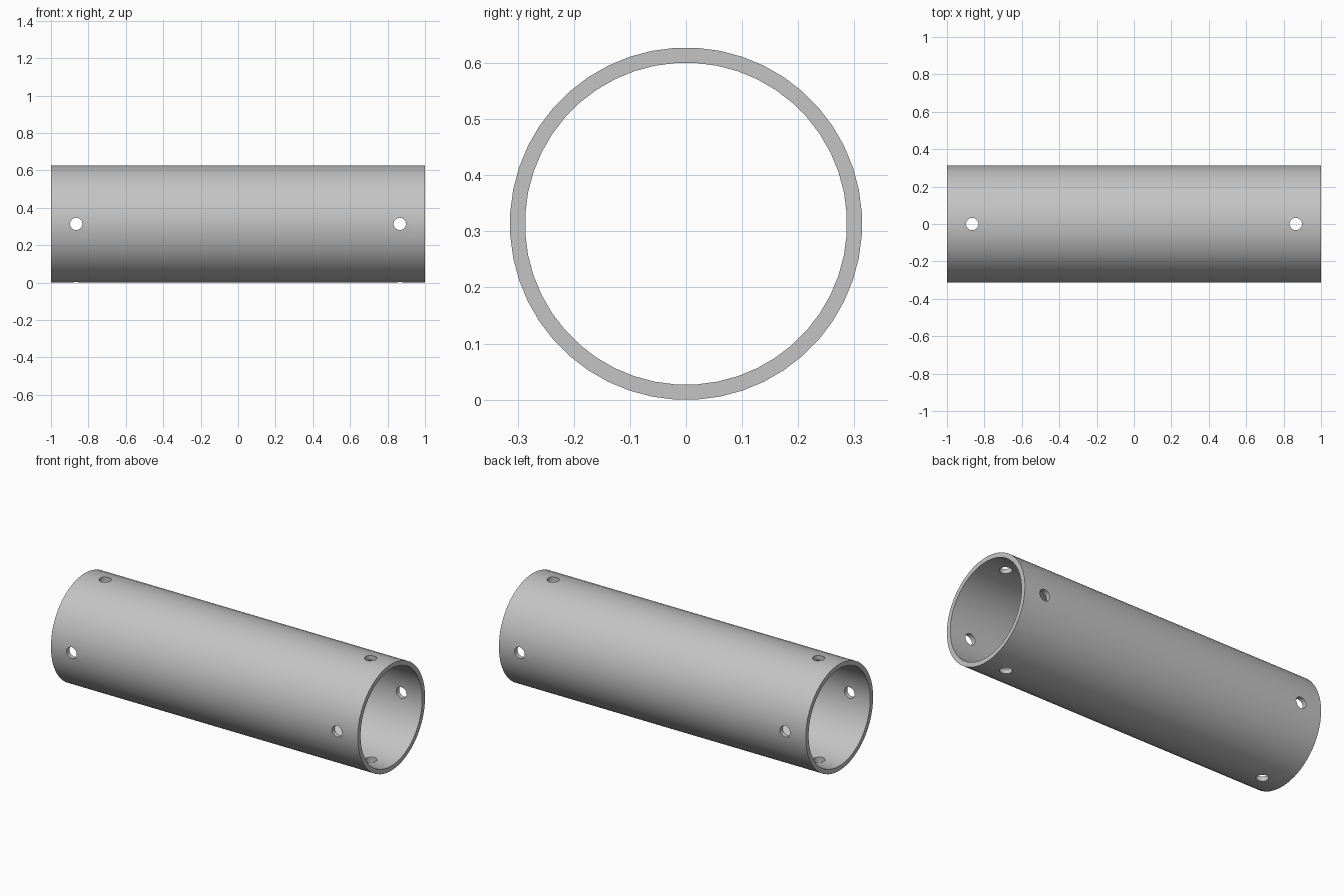
import bpy
import bmesh
import math

if "Cube" in bpy.data.objects:
    bpy.data.objects.remove(bpy.data.objects["Cube"])

SIDES = 48
OUTER, INNER = 0.314, 0.287
CENTER_Z = 0.3135
HOLE_X, HOLE_R = 0.865, 0.033

grey = bpy.data.materials.new("plain_grey")
grey.use_nodes = True
colour = (0.55, 0.55, 0.55, 1)
grey.diffuse_color = colour
grey.node_tree.nodes["Principled BSDF"].inputs["Base Color"].default_value = colour


# Tube wall: a closed cross-section swept around the x axis
def make_tube():
    stations = (-1, -0.94, -0.79, 0.79, 0.94, 1)
    profile = [(x, OUTER) for x in stations] + [(x, INNER) for x in reversed(stations)]
    bm = bmesh.new()
    rings = []
    for i in range(SIDES):
        a = math.tau * (i + 0.5) / SIDES
        rings.append([bm.verts.new((x, r * math.cos(a), CENTER_Z + r * math.sin(a)))
                      for x, r in profile])
    n = len(profile)
    for i in range(SIDES):
        p, q = rings[i], rings[(i + 1) % SIDES]
        for j in range(n):
            k = (j + 1) % n
            bm.faces.new((p[j], p[k], q[k], q[j]))
    bmesh.ops.recalc_face_normals(bm, faces=bm.faces)
    mesh = bpy.data.meshes.new("tube")
    bm.to_mesh(mesh)
    bm.free()
    obj = bpy.data.objects.new("tube", mesh)
    bpy.context.collection.objects.link(obj)
    mesh.materials.append(grey)
    return obj


tube = make_tube()

# Bolt holes: one vertical and one crosswise drill through each end
for x in (-HOLE_X, HOLE_X):
    for tilt in (0, math.pi / 2):
        bpy.ops.mesh.primitive_cylinder_add(
            vertices=32, radius=HOLE_R, depth=1,
            location=(x, 0, CENTER_Z), rotation=(tilt, 0, 0))
        drill = bpy.context.object
        drill.name = "hole_cutter"
        drill.hide_render = True
        drill.data.materials.append(grey)
        cut = tube.modifiers.new("hole", 'BOOLEAN')
        cut.operation = 'DIFFERENCE'
        cut.solver = 'EXACT'
        cut.object = drill
        bpy.ops.object.select_all(action='DESELECT')
        tube.select_set(True)
        bpy.context.view_layer.objects.active = tube
        bpy.ops.object.modifier_apply(modifier=cut.name)
        bpy.data.objects.remove(drill)

# Smooth walls with crisp rims
bpy.ops.object.shade_smooth_by_angle(angle=math.radians(30))
